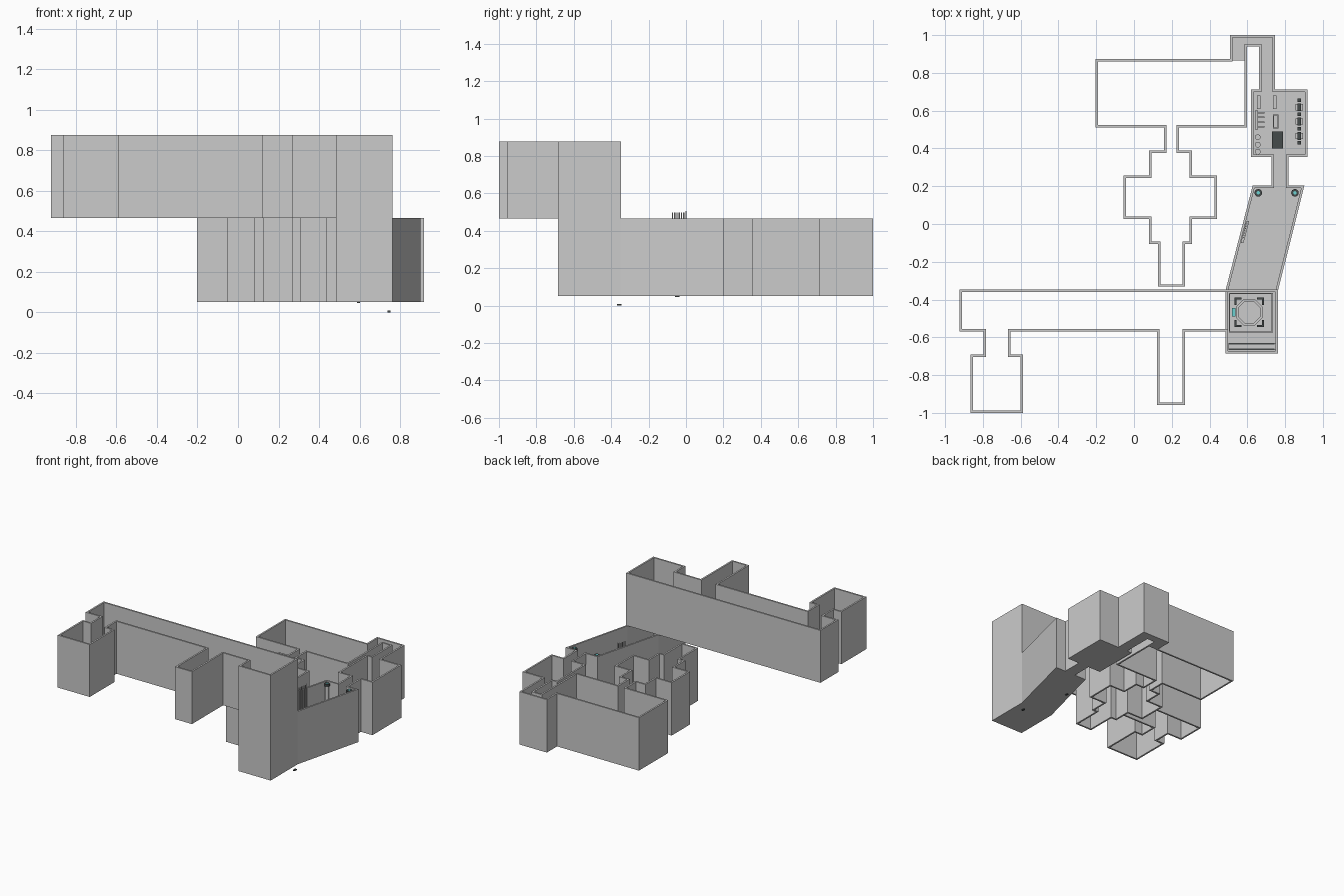
import bpy, bmesh, math
from mathutils import Vector, Matrix

LOW, MID, TOP, T = 0.05, 0.465, 0.876, 0.013
FLOOR = LOW + 0.004


def material(name, rgb):
    m = bpy.data.materials.new(name)
    m.diffuse_color = (*rgb, 1)
    return m


DARK = material("dark_metal", (0.06, 0.07, 0.07))
TEAL = material("teal_glass", (0.15, 0.65, 0.65))


def finish(name, bm, mat=None):
    bmesh.ops.recalc_face_normals(bm, faces=bm.faces)
    me = bpy.data.meshes.new(name)
    bm.to_mesh(me)
    bm.free()
    ob = bpy.data.objects.new(name, me)
    bpy.context.collection.objects.link(ob)
    if mat:
        me.materials.append(mat)
    return ob


def inset(pts, t):
    """Mitred inward offset of a closed outline."""
    p = [Vector(q) for q in pts]
    n = len(p)
    area = sum(p[i].x * p[(i + 1) % n].y - p[(i + 1) % n].x * p[i].y for i in range(n))
    s = 1 if area > 0 else -1
    out = []
    for i in range(n):
        a = (p[i] - p[i - 1]).normalized()
        b = (p[(i + 1) % n] - p[i]).normalized()
        na, nb = Vector((-a.y, a.x)) * s, Vector((-b.y, b.x)) * s
        out.append(p[i] + (na + nb) * (t / (1 + na.dot(nb))))
    return out


def wall_loop(name, pts, z0, z1, t=T, mat=None):
    bm = bmesh.new()
    inner, n = inset(pts, t), len(pts)
    rings = [[bm.verts.new((q[0], q[1], z)) for q in r]
             for r, z in ((pts, z0), (pts, z1), (inner, z1), (inner, z0))]
    for k in range(4):
        a, b = rings[k], rings[(k + 1) % 4]
        for i in range(n):
            j = (i + 1) % n
            bm.faces.new((a[i], a[j], b[j], b[i]))
    return finish(name, bm, mat)


def slab(name, pts, z0, z1, mat=None):
    bm = bmesh.new()
    f = bm.faces.new([bm.verts.new((x, y, z0)) for x, y in pts])
    r = bmesh.ops.extrude_face_region(bm, geom=[f])
    for v in r["geom"]:
        if isinstance(v, bmesh.types.BMVert):
            v.co.z = z1
    return finish(name, bm, mat)


def rect(x0, x1, y0, y1):
    return [(x0, y0), (x1, y0), (x1, y1), (x0, y1)]


def box(name, x0, x1, y0, y1, z0, z1, mat=None):
    return slab(name, rect(x0, x1, y0, y1), z0, z1, mat)


def ngon(x, y, r, n, rot=0.0):
    return [(x + r * math.cos(rot + math.tau * i / n),
             y + r * math.sin(rot + math.tau * i / n)) for i in range(n)]


def cyl(name, x, y, r, z0, z1, n=16, mat=None):
    ob = slab(name, ngon(x, y, r, n), z0, z1, mat)
    for p in ob.data.polygons:
        p.use_smooth = len(p.vertices) == 4 and n > 8
    return ob


# Lower storey: slanted hall, equipment room, passage, big room, stepped rooms, tower base
wall_loop("lower_walls", [
    (0.485, -0.35), (0.628, 0.203), (0.727, 0.203), (0.727, 0.355), (0.62, 0.355),
    (0.62, 0.713), (0.662, 0.713), (0.662, 0.94), (0.597, 0.94), (0.597, 0.51),
    (0.237, 0.51), (0.237, 0.39), (0.308, 0.39), (0.308, 0.257), (0.44, 0.257),
    (0.44, 0.027), (0.308, 0.027), (0.308, -0.105), (0.27, -0.105), (0.27, -0.332),
    (0.127, -0.332), (0.127, -0.105), (0.08, -0.105), (0.08, 0.027), (-0.055, 0.027),
    (-0.055, 0.257), (0.08, 0.257), (0.08, 0.39), (0.16, 0.39), (0.16, 0.51),
    (-0.203, 0.51), (-0.203, 0.873), (0.508, 0.873), (0.508, 1.0), (0.746, 1.0),
    (0.746, 0.713), (0.918, 0.713), (0.918, 0.355), (0.818, 0.355), (0.818, 0.203),
    (0.902, 0.203), (0.763, -0.35), (0.763, -0.685), (0.485, -0.685)], LOW, MID)

# Upper storey: long corridor, side rooms and top of the tower
wall_loop("upper_walls", [
    (0.763, -0.348), (0.763, -0.685), (0.485, -0.685), (0.485, -0.57), (0.27, -0.57),
    (0.27, -0.957), (0.122, -0.957), (0.122, -0.57), (-0.655, -0.57), (-0.655, -0.69),
    (-0.587, -0.69), (-0.587, -1.0), (-0.865, -1.0), (-0.865, -0.69), (-0.797, -0.69),
    (-0.797, -0.57), (-0.923, -0.57), (-0.923, -0.348)], MID, TOP)

# Floors (only the tower, hall, equipment room and passage have them)
slab("main_floor", [
    (0.485, -0.685), (0.763, -0.685), (0.763, -0.35), (0.902, 0.203), (0.818, 0.203),
    (0.818, 0.355), (0.918, 0.355), (0.918, 0.713), (0.746, 0.713), (0.746, 1.0),
    (0.508, 1.0), (0.508, 0.865), (0.597, 0.865), (0.597, 0.94), (0.662, 0.94),
    (0.662, 0.713), (0.62, 0.713), (0.62, 0.355), (0.727, 0.355), (0.727, 0.203),
    (0.628, 0.203), (0.485, -0.35)], LOW, FLOOR)

# Small plates beneath the floor
box("lower_plate", 0.737, 0.752, -0.37, -0.345, 0.0, 0.008, DARK)
box("hall_under_plate", 0.588, 0.602, -0.06, -0.035, 0.045, LOW, DARK)

# Tower: floor frame, octagonal ring, corner brackets, bench and glass panel
wall_loop("tower_floor_frame", rect(0.503, 0.735, -0.575, -0.365), FLOOR, 0.062, 0.006)
cx, cy = 0.61, -0.468
wall_loop("octagon_ring", ngon(cx, cy, 0.076, 8, math.pi / 8), FLOOR, 0.085, 0.013)
for sx in (-1, 1):
    for sy in (-1, 1):
        L = [(0.078, 0.078), (0.04, 0.078), (0.04, 0.068), (0.068, 0.068),
             (0.068, 0.04), (0.078, 0.04)]
        slab("corner_bracket", [(cx + sx * a, cy + sy * b) for a, b in L], FLOOR, 0.075, DARK)
box("tower_bench", 0.5, 0.748, -0.667, -0.63, FLOOR, 0.075)
for y in (-0.664, -0.638):
    box("bench_rail", 0.503, 0.745, y, y + 0.006, 0.075, 0.082, DARK)
box("glass_panel", 0.518, 0.538, -0.49, -0.446, 0.3, 0.4, TEAL)

# Hall: two columns with ringed caps
for x in (0.658, 0.852):
    cyl("hall_column", x, 0.165, 0.014, FLOOR, 0.44)
    cyl("column_base", x, 0.165, 0.02, FLOOR, 0.08)
    cyl("column_cap", x, 0.165, 0.02, 0.44, 0.458, mat=DARK)
    cyl("column_lens", x, 0.165, 0.009, 0.458, 0.461, mat=TEAL)

# Hall: cluster of thin pipes by the slanted wall
for i in range(7):
    y = -0.072 + i * 0.012
    cyl("wall_pipe", 0.587 + 0.26 * (y + 0.04), y, 0.003, FLOOR, 0.505 if i == 6 else 0.497, 8)
for z in (0.12, 0.3):
    slab("pipe_clamp", [(0.565, -0.1), (0.58, -0.1), (0.61, 0.015), (0.595, 0.015)], z, z + 0.01)

# Equipment room: central crate, drums, consoles with stools, tables and shelves
box("crate", 0.73, 0.79, 0.4, 0.49, FLOOR, 0.11, DARK)
for y in (0.46, 0.42, 0.383):
    cyl("drum", 0.655, y, 0.015, FLOOR, 0.11)
for y in (0.618, 0.543, 0.467):
    box("console", 0.856, 0.894, y - 0.016, y + 0.016, FLOOR, 0.11)
    box("console_top", 0.865, 0.885, y - 0.021, y + 0.021, 0.11, 0.12, DARK)
for y in (0.655, 0.58, 0.505, 0.43):
    box("stool", 0.866, 0.884, y - 0.009, y + 0.009, FLOOR, 0.085, DARK)
for x in (0.66, 0.745):
    box("side_cabinet", x - 0.01, x + 0.01, 0.61, 0.68, FLOOR, 0.13)
box("bench", 0.64, 0.656, 0.5, 0.6, FLOOR, 0.1)
for y in (0.51, 0.535, 0.56, 0.585):
    box("bench_arm", 0.656, 0.69, y, y + 0.008, FLOOR, 0.09)
wall_loop("low_frame", rect(0.735, 0.765, 0.505, 0.58), FLOOR, 0.085, 0.005)
